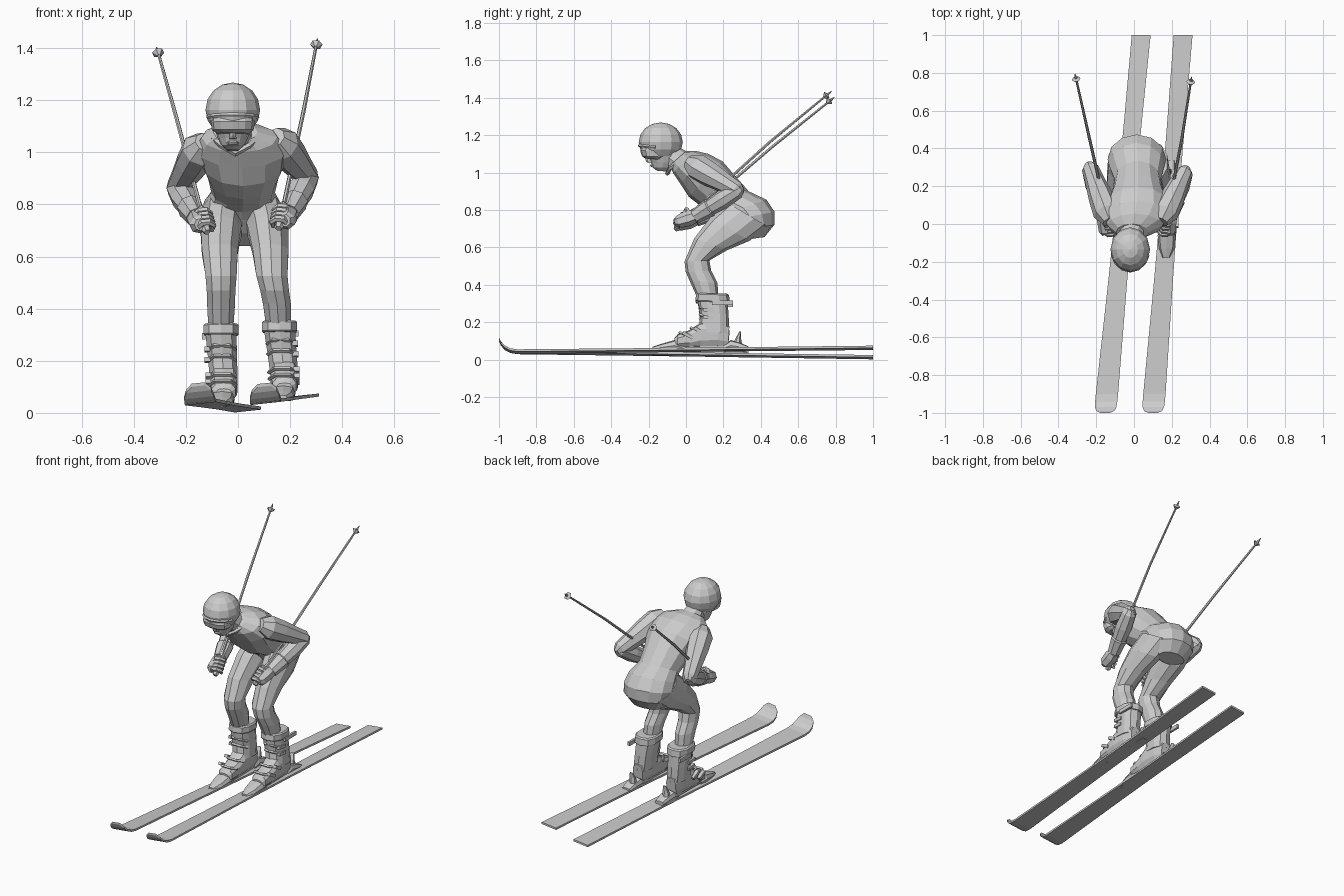
import bpy, bmesh
from math import sin, cos, pi, radians
from mathutils import Vector, Matrix


def finish(name, bm):
    bmesh.ops.recalc_face_normals(bm, faces=bm.faces[:])
    me = bpy.data.meshes.new(name)
    bm.to_mesh(me)
    bm.free()
    ob = bpy.data.objects.new(name, me)
    bpy.context.collection.objects.link(ob)
    return ob


def skin(name, rings):
    """Join rings of points with quads and cap both ends."""
    bm = bmesh.new()
    vs = [[bm.verts.new(p) for p in r] for r in rings]
    n = len(vs[0])
    for a, b in zip(vs, vs[1:]):
        for i in range(n):
            j = (i + 1) % n
            bm.faces.new((a[i], a[j], b[j], b[i]))
    bm.faces.new(vs[0])
    bm.faces.new(vs[-1])
    return finish(name, bm)


def spow(v, p):
    return abs(v) ** p * (1 if v > 0 else -1)


def loft(name, secs, n=10, p=1.0, dz=0.0, turn=0.0):
    """Sections (x, half width, y, z, y, z): outline extremes seen from the side."""
    rings = []
    for x, hw, ya, za, yb, zb in secs:
        a, b = Vector((x, ya, za + dz)), Vector((x, yb, zb + dz))
        c, d = (a + b) / 2, (a - b) / 2
        rings.append([c + d * spow(cos(t), p) + Vector((hw * spow(sin(t), p), 0, 0))
                      for t in (2 * pi * i / n + turn for i in range(n))])
    return skin(name, rings)


def tube(name, pts, radii, n=6):
    pts = [Vector(q) for q in pts]
    rings = []
    for i, q in enumerate(pts):
        t = (pts[min(i + 1, len(pts) - 1)] - pts[max(i - 1, 0)]).normalized()
        u = t.cross(Vector((0, 0, 1)) if abs(t.z) < .95 else Vector((1, 0, 0))).normalized()
        v = t.cross(u)
        rings.append([q + (u * cos(2 * pi * k / n) + v * sin(2 * pi * k / n)) * radii[i]
                      for k in range(n)])
    return skin(name, rings)


def box(name, c, size, rot=0):
    bm = bmesh.new()
    m = Matrix.Translation(c) @ Matrix.Rotation(rot, 4, 'X') @ Matrix.Diagonal((*size, 1))
    bmesh.ops.create_cube(bm, size=1, matrix=m)
    return finish(name, bm)


# torso and neck
loft("torso", [
    (.02, .09, .42, .655, .31, .64), (.017, .14, .472, .72, .25, .69),
    (.015, .155, .474, .79, .21, .74), (.015, .145, .43, .855, .18, .77),
    (.02, .122, .335, .90, .14, .79), (.02, .135, .265, .98, .08, .82),
    (.02, .165, .195, 1.06, .015, .87), (.015, .18, .12, 1.10, -.03, .94),
    (.005, .145, .055, 1.115, -.07, 1.0), (-.01, .085, .0, 1.115, -.085, 1.04)], 12)
loft("neck", [(-.01, .075, .03, 1.10, -.085, 1.01), (-.015, .058, -.03, 1.13, -.12, 1.05),
              (-.018, .05, -.06, 1.15, -.15, 1.08)], 10)
tube("collar", [(-.1, -.03, 1.06), (-.06, -.085, 1.025), (-.01, -.1, .995),
                (.04, -.085, 1.025), (.08, -.03, 1.06)], [.012] * 5, 5)

# head
hx = -.02
loft("face", [
    (hx, .024, -.10, 1.005, -.155, 1.01), (hx, .045, -.07, 1.028, -.18, 1.028),
    (hx, .058, -.05, 1.055, -.188, 1.055), (hx, .07, -.04, 1.09, -.205, 1.09),
    (hx, .08, -.04, 1.15, -.22, 1.15)], 12)
loft("nose", [(hx, .017, -.17, 1.05, -.208, 1.053), (hx, .014, -.18, 1.065, -.216, 1.065),
              (hx, .008, -.18, 1.10, -.215, 1.10)], 6)
loft("mouth", [(hx, .022, -.16, 1.03, -.187, 1.03), (hx, .024, -.16, 1.037, -.192, 1.037),
               (hx, .018, -.16, 1.044, -.188, 1.044)], 8)
loft("goggles", [(hx, .06, -.12, 1.068, -.218, 1.075), (hx, .08, -.11, 1.083, -.236, 1.088),
                 (hx, .084, -.11, 1.115, -.245, 1.118), (hx, .08, -.11, 1.138, -.236, 1.138)],
     12, .8)
bm = bmesh.new()
bmesh.ops.create_uvsphere(bm, u_segments=12, v_segments=8, radius=1)
cut = [f for f in bm.faces if f.calc_center_median().z < -.88 or
       (f.calc_center_median().z < -.3 and f.calc_center_median().y < -.3)]
bmesh.ops.delete(bm, geom=cut, context='FACES')
bmesh.ops.transform(bm, verts=bm.verts[:], matrix=Matrix.Translation((hx, -.135, 1.163))
                    @ Matrix.Diagonal((.105, .118, .105, 1)))
helmet = finish("helmet", bm)
sol = helmet.modifiers.new("shell", 'SOLIDIFY')
sol.thickness = .012
tube("helmet_brim", [(hx + .097 * sin(radians(a)), -.135 - .113 * cos(radians(a)), 1.132 + .012 * cos(radians(a)))
                     for a in range(-75, 76, 25)], [.009] * 7, 5)

# legs, boots, bindings and skis: hip-to-ankle x positions differ per side
leg_x = {"left": (-.055, -.065, -.07, -.065, -.065, -.065, -.066),
         "right": (.095, .115, .125, .13, .14, .15, .157)}
leg = [(.085, .44, .71, .22, .84), (.082, .34, .635, .13, .76), (.072, .22, .585, .045, .65),
       (.063, .125, .53, -.008, .525), (.058, .135, .475, -.002, .47),
       (.056, .168, .41, .02, .42), (.05, .175, .32, .065, .32)]
for side, s, top_x, foot_x, dz, tip, tail, ztip, ztail in (
        ("left", -1, -.065, -.055, -.022, -.148, .038, .036, .007),
        ("right", 1, .16, .178, 0, .104, .26, .036, .057)):
    loft(side + "_leg", [(x, *r) for x, r in zip(leg_x[side], leg)], 10)

    # boot
    f, u = foot_x, top_x
    loft(side + "_boot_shell", [
        (f, .03, -.062, .115, -.06, .075), (f, .047, -.045, .135, -.045, .064),
        (f, .052, .02, .158, .02, .064), (f, .055, .08, .20, .08, .064),
        (f, .05, .17, .21, .17, .064), (f, .034, .232, .18, .225, .064)], 10, .7, dz)
    loft(side + "_boot_shaft", [
        (f, .056, .232, .14, .065, .15), ((f + u) / 2, .058, .228, .235, .075, .225),
        (u, .062, .222, .32, .064, .31), (u, .064, .222, .335, .06, .335)], 10, .8, dz / 2)
    loft(side + "_boot_cuff", [
        (u, .066, .232, .305, .055, .312), (u, .07, .234, .31, .05, .318),
        (u, .07, .23, .345, .054, .35), (u, .062, .222, .352, .064, .356)], 10, .8, dz / 2)
    loft(side + "_boot_sole", [(f, .035, -.07, .078, -.07, .06), (f, .046, -.04, .078, -.04, .055),
                               (f, .04, .22, .078, .22, .055), (f, .03, .245, .085, .245, .06)],
         4, 1, dz, pi / 4).scale = (1, 1, 1)
    for i, (y, z, r) in enumerate(((0, .13, .5), (.06, .155, .5), (.11, .225, .1), (.11, .265, .1))):
        x = f + (u - f) * z / .33
        box(f"{side}_buckle_{i}", (x + s * .055, y + .01, z + dz), (.022, .06, .018), -r)
        tube(f"{side}_strap_{i}", [(x - .052, y, z + dz), (x - .03, y - .035, z + .015 + dz),
             (x + .03, y - .035, z + .015 + dz), (x + .052, y, z + dz)], [.008] * 4, 4)
    box(side + "_power_strap", (u + s * .066, .195, .305 + dz / 2), (.014, .11, .024))

    # bindings
    loft(side + "_toe_binding", [
        (f - .008, .018, -.18, .068, -.18, .045), (f - .005, .04, -.13, .085, -.13, .045),
        (f - .005, .048, -.06, .105, -.06, .045), (f, .04, -.02, .085, -.02, .045)], 8, .7, dz)
    loft(side + "_heel_binding", [
        (f, .035, .20, .075, .20, .045), (f, .038, .24, .105, .24, .045),
        (f + .005, .036, .29, .09, .29, .045), (f + .008, .03, .335, .07, .335, .045)], 8, .6, dz)
    loft(side + "_heel_lever", [(f, .024, .25, .08, .30, .08), (f, .02, .268, .12, .293, .12),
                                (f, .012, .287, .152, .295, .15)], 6, 1, dz)

    # ski: thin banked strip with a raised, rounded tip
    rings = []
    for y, rise, w in ((-1, .066, .05), (-.99, .045, .095), (-.97, .022, .113), (-.94, .006, .118),
                       (-.9, 0, .118), (-.3, 0, .1), (.15, 0, .092), (.6, 0, .095), (1, 0, .1)):
        k = (y + .95) / 1.95
        c = Vector((tip + (tail - tip) * k, y, ztip + (ztail - ztip) * k + rise))
        h = Vector((w / 2, 0, w / 2 * .11))
        up = Vector((0, 0, .012))
        rings.append([c - h, c + h, c + h + up, c - h + up])
    skin(side + "_ski", rings)

# arms, hands and poles
for side, s, sh, el, hand, bend, end in (
        ("left", -1, (-.145, .06, 1.01), (-.232, .295, .865), (-.13, -.01, .735),
         (-.237, .458, 1.135), (-.308, .775, 1.388)),
        ("right", 1, (.165, .06, 1.03), (.268, .275, .905), (.165, -.01, .75),
         (.253, .45, 1.165), (.302, .76, 1.42))):
    sh, el, hand, bend, end = map(Vector, (sh, el, hand, bend, end))
    back = (el - sh).normalized()
    tube(side + "_upper_arm", [sh - back * .06, sh, sh.lerp(el, .35), sh.lerp(el, .8), el, el + back * .03],
         [.04, .072, .066, .05, .045, .022], 8)
    wrist = hand + Vector((s * .03, .06, .015))
    tube(side + "_forearm", [el + (el - wrist).normalized() * .03, el, el.lerp(wrist, .35), wrist],
         [.022, .045, .052, .036], 8)
    # glove with cuff, curled fingers and thumb around the grip
    tube(side + "_glove_cuff", [el.lerp(wrist, .62), el.lerp(wrist, .66), wrist], [.042, .051, .04], 8)
    tube(side + "_palm", [wrist, hand + Vector((s * .022, .025, .005)),
                          hand + Vector((s * .02, -.03, -.012)), hand + Vector((s * .015, -.045, -.012))],
         [.036, .043, .036, .024], 7)
    d = (bend - hand).normalized()
    a = Vector((s, 0, 0))
    a = (a - d * a.dot(d)).normalized()
    b = d.cross(a) * s
    if b.y > 0:
        b = -b
    for i in range(4):
        c = hand + d * (i - 1.6) * .023
        tube(f"{side}_finger_{i}", [c + (a * cos(t) + b * sin(t)) * .03 for t in (.2, 1.1, 2, 2.9, 3.8)],
             [.013, .014, .014, .013, .009], 6)
    tube(side + "_thumb", [hand + d * .04 + a * .03, hand + d * .045 + b * .03,
                           hand + d * .04 - a * .025], [.016, .014, .009], 6)
    # pole
    tube(side + "_pole_grip", [hand - d * .065, hand - d * .055, hand + d * .07, hand + d * .085],
         [.012, .018, .014, .009], 6)
    tube(side + "_pole", [hand, bend, end], [.0085, .008, .006], 6)
    e = (end - bend).normalized()
    tube(side + "_pole_basket", [end - e * .028, end - e * .01, end - e * .003, end + e * .025],
         [.008, .024, .008, .002], 6)
